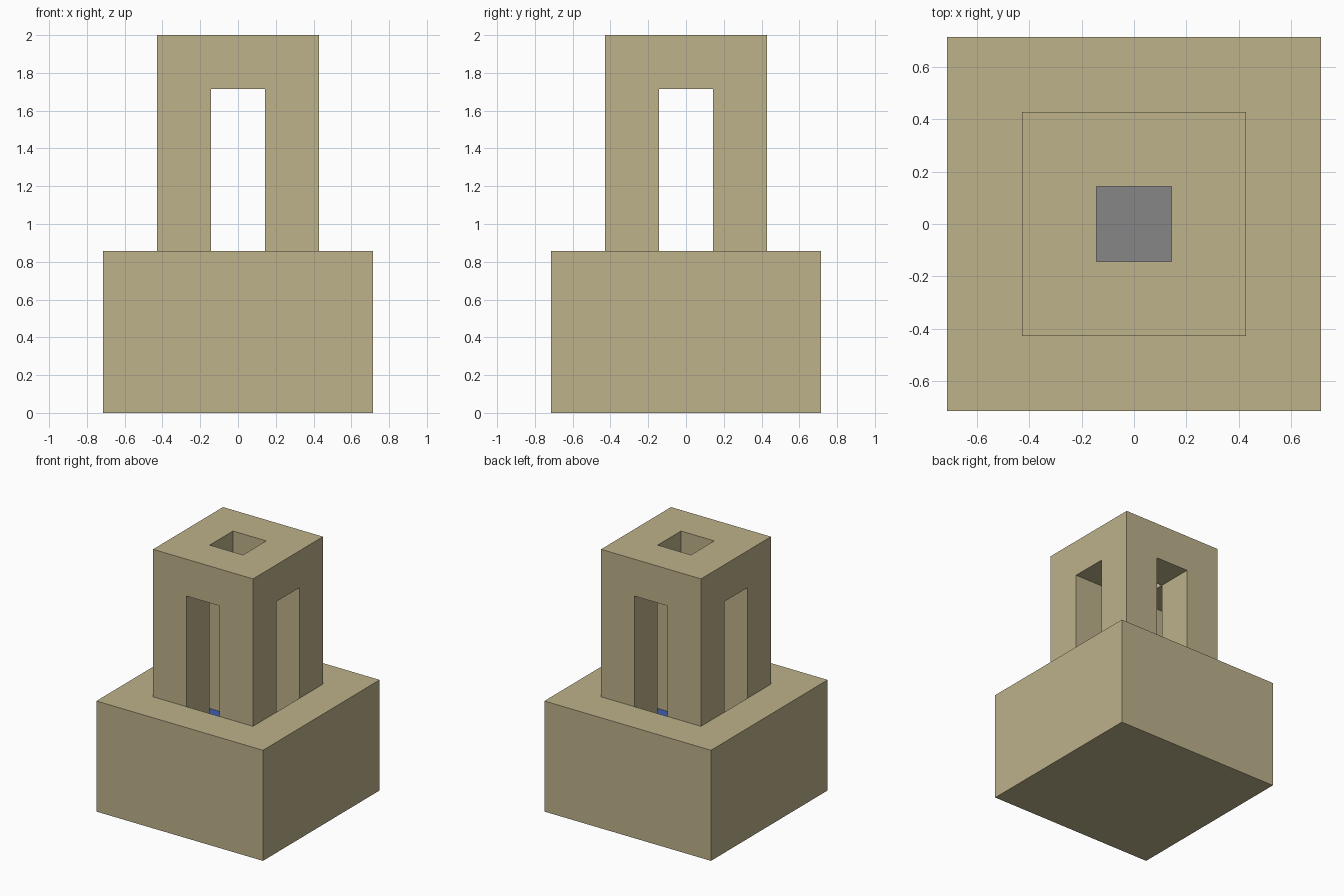
import bpy
import bmesh

if "Cube" in bpy.data.objects:
    bpy.data.objects.remove(bpy.data.objects["Cube"])

U = 1 / 7                      # building module
GROUND, FLOOR = 6 * U, 4 * U   # base top and pool surface
ARCH, TOP = 12 * U, 2.0        # doorway head and tower top
BED = FLOOR - 0.006            # underside of the pool plates


def make_material(name, color):
    mat = bpy.data.materials.new(name)
    mat.use_nodes = True
    mat.diffuse_color = (*color, 1)
    mat.node_tree.nodes["Principled BSDF"].inputs["Base Color"].default_value = (*color, 1)
    return mat


sandstone = make_material("sandstone", (0.51, 0.445, 0.258))
water_blue = make_material("water blue", (0.05, 0.11, 0.43))
stone_gray = make_material("stone gray", (0.24, 0.24, 0.24))


def box(name, half_x, half_y, low, high, mat, x=0, y=0):
    bm = bmesh.new()
    bmesh.ops.create_cube(bm, size=2)
    for v in bm.verts:
        v.co = (x + v.co.x * half_x, y + v.co.y * half_y,
                high if v.co.z > 0 else low)
    mesh = bpy.data.meshes.new(name)
    bm.to_mesh(mesh)
    bm.free()
    mesh.materials.append(mat)
    obj = bpy.data.objects.new(name, mesh)
    bpy.context.collection.objects.link(obj)
    return obj


def carve(obj, cutters):
    for cutter in cutters:
        mod = obj.modifiers.new("carve", "BOOLEAN")
        mod.operation = "DIFFERENCE"
        mod.solver = "EXACT"
        mod.object = cutter
    bpy.context.view_layer.update()
    graph = bpy.context.evaluated_depsgraph_get()
    mesh = bpy.data.meshes.new_from_object(obj.evaluated_get(graph))
    obj.modifiers.clear()
    obj.data = mesh
    for cutter in cutters:
        bpy.data.objects.remove(cutter)


# Base block with a sunken cross-shaped pool
base = box("base", 5 * U, 5 * U, 0, GROUND, sandstone)
carve(base, [box("pool_cutter_x", 3 * U, U, BED, 1, sandstone),
             box("pool_cutter_y", U, 3 * U, BED, 1, sandstone)])

# Tower with crossing doorways and a shaft through the roof
tower = box("tower", 3 * U, 3 * U, GROUND, TOP, sandstone)
carve(tower, [box("door_cutter_x", 1, U, FLOOR, ARCH, sandstone),
              box("door_cutter_y", U, 1, FLOOR, ARCH, sandstone),
              box("shaft_cutter", U, U, 1, TOP + 1, sandstone)])

# Pool water in the four arms, around a stone centre
for side, x, y in (("left", 1, 0), ("right", -1, 0), ("back", 0, 1), ("front", 0, -1)):
    box(side + "_water", U, U, BED, FLOOR, water_blue, x * 2 * U, y * 2 * U)
box("centre_stone", U, U, BED, FLOOR, stone_gray)
